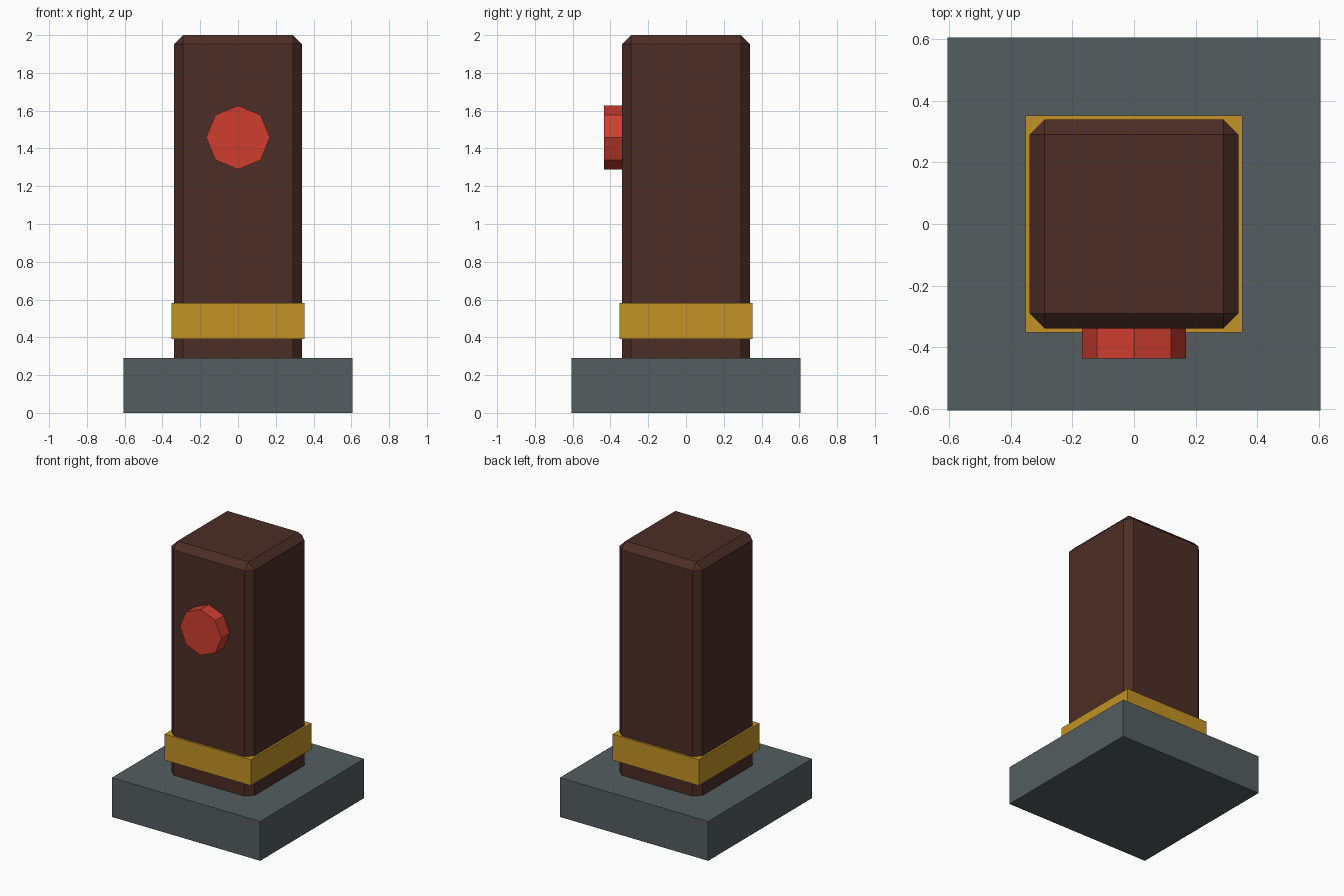
import bpy
import math

old = bpy.data.objects.get("Cube")
if old:
    bpy.data.objects.remove(old, do_unlink=True)


def material(name, rgb):
    mat = bpy.data.materials.new(name)
    mat.use_nodes = True
    color = (*rgb, 1)
    mat.diffuse_color = color
    mat.node_tree.nodes["Principled BSDF"].inputs["Base Color"].default_value = color
    return mat


def box(name, width, bottom, top, mat):
    """Square block centred on the vertical axis."""
    bpy.ops.mesh.primitive_cube_add(size=1, location=(0, 0, (bottom + top) / 2))
    obj = bpy.context.object
    obj.name = name
    obj.scale = (width, width, top - bottom)
    bpy.ops.object.transform_apply(location=False, rotation=False, scale=True)
    obj.data.materials.append(mat)
    return obj


stone = material("slate grey", (0.09, 0.11, 0.115))
wood = material("dark brown", (0.072, 0.027, 0.019))
brass = material("gold", (0.54, 0.29, 0.018))
red = material("red", (0.63, 0.047, 0.03))

# Plinth, chamfered post and the collar around its foot
box("base", 1.21, 0, 0.29, stone)
post = box("post", 0.676, 0.24, 2, wood)
bevel = post.modifiers.new("chamfer", "BEVEL")
bevel.width = 0.048
bevel.segments = 1
box("collar", 0.704, 0.39, 0.582, brass)

# Eight-sided button on the front
bpy.ops.mesh.primitive_cylinder_add(
    vertices=8, radius=0.169, depth=0.12,
    location=(0, -0.375, 1.458), rotation=(math.pi / 2, 0, 0))
button = bpy.context.object
button.name = "button"
button.data.materials.append(red)
